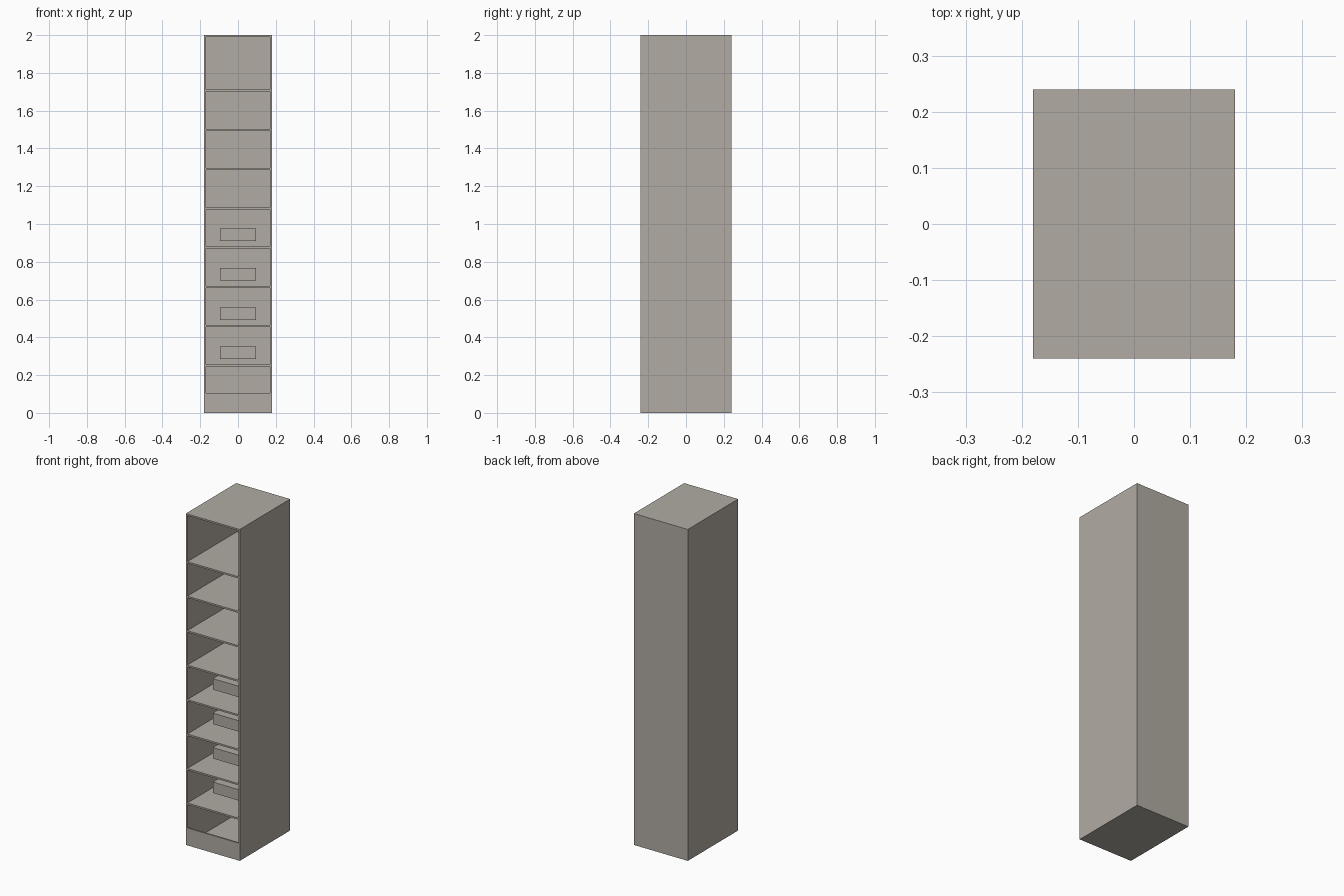
import bpy

if "Cube" in bpy.data.objects:
    bpy.data.objects.remove(bpy.data.objects["Cube"])

W, D, H, T = 0.18, 0.24, 2.0, 0.01   # half width, half depth, height, board thickness

paint = bpy.data.materials.new("warm grey")
paint.diffuse_color = (0.44, 0.41, 0.37, 1)
paint.use_nodes = True
paint.node_tree.nodes["Principled BSDF"].inputs["Base Color"].default_value = paint.diffuse_color


def box(name, lo, hi):
    """Axis-aligned box between two corners."""
    bpy.ops.mesh.primitive_cube_add(size=1, location=[(a + b) / 2 for a, b in zip(lo, hi)])
    ob = bpy.context.object
    ob.name = name
    ob.scale = [b - a for a, b in zip(lo, hi)]
    bpy.ops.object.transform_apply(location=False, rotation=False, scale=True)
    ob.data.materials.append(paint)
    return ob


# Cabinet shell, open at the front
box("left_side", (-W, -D, 0), (-W + T, D, H))
box("right_side", (W - T, -D, 0), (W, D, H))
box("top_board", (-W + T, -D, H - T), (W - T, D, H))
box("bottom_board", (-W + T, -D, 0), (W - T, D, T))
box("back_panel", (-W + T, D - T, T), (W - T, D, H - T))

# Low front panel
box("kick_panel", (-W + T, -D, T), (W - T, -D + T, 0.105))

# Eight evenly spaced shelves, the lower four with a block fixed to the back
for i in range(8):
    z = 0.251 + 0.208 * i
    box(f"shelf_{i + 1}", (-W + T, -D, z - T / 2), (W - T, D - T, z + T / 2))
    if i < 4:
        box(f"back_block_{i + 1}", (-0.095, -0.105, z + 0.034), (0.095, D - T, z + 0.1))
